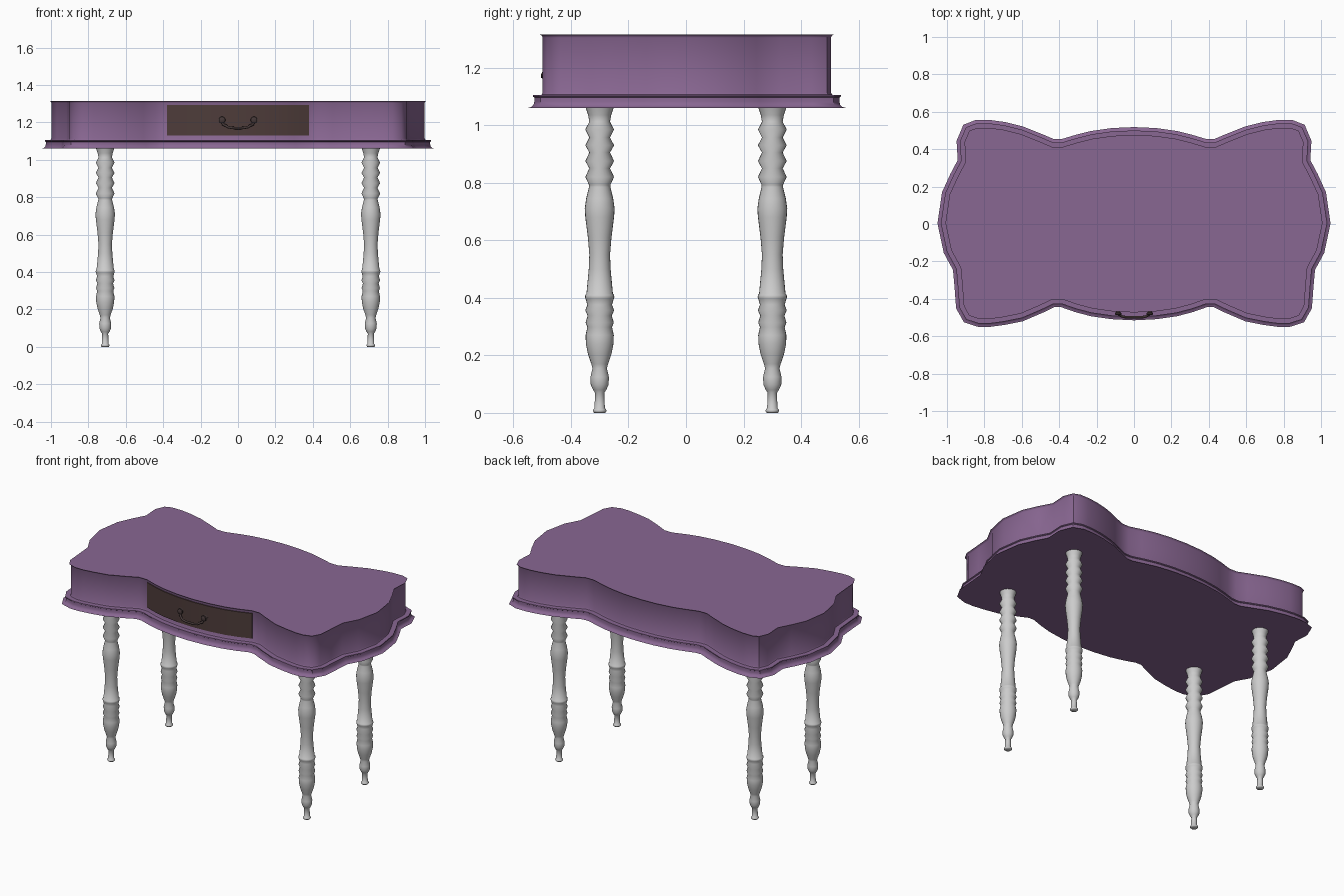
import bpy, bmesh, math
from mathutils import Vector

if "Cube" in bpy.data.objects:
    bpy.data.objects.remove(bpy.data.objects["Cube"])


def material(name, color):
    m = bpy.data.materials.new(name)
    m.diffuse_color = (*color, 1)
    m.use_nodes = True
    m.node_tree.nodes["Principled BSDF"].inputs["Base Color"].default_value = m.diffuse_color
    return m


purple = material("purple_paint", (0.25, 0.135, 0.288))
brown = material("dark_wood", (0.076, 0.045, 0.042))
metal = material("dark_metal", (0.06, 0.04, 0.04))


def finish(bm, name, mat=None, angle=35):
    bmesh.ops.recalc_face_normals(bm, faces=bm.faces)
    me = bpy.data.meshes.new(name)
    bm.to_mesh(me)
    bm.free()
    ob = bpy.data.objects.new(name, me)
    bpy.context.collection.objects.link(ob)
    if mat:
        me.materials.append(mat)
    bpy.ops.object.select_all(action='DESELECT')
    bpy.context.view_layer.objects.active = ob
    ob.select_set(True)
    bpy.ops.object.shade_smooth_by_angle(angle=math.radians(angle))
    return ob


def skin(bm, rings):
    """Join closed rings of points and cap both ends."""
    vr = [[bm.verts.new(p) for p in r] for r in rings]
    n = len(vr[0])
    for a, b in zip(vr, vr[1:]):
        for i in range(n):
            j = (i + 1) % n
            bm.faces.new((a[i], a[j], b[j], b[i]))
    bm.faces.new(vr[0])
    bm.faces.new(vr[-1])


# Scalloped outline, right half from back centre to front centre
front_curve = [(.38, -.393), (.30, -.421), (.22, -.442), (.115, -.457), (0, -.463)]
half = [(0, .466), (.115, .461), (.22, .446), (.30, .426), (.38, .402), (.44, .402),
        (.505, .43), (.61, .472), (.70, .494), (.773, .504), (.837, .504), (.873, .49),
        (.896, .436), (.89, .33), (.935, .245), (.976, .155), (.998, .005), (.968, -.136),
        (.917, -.23), (.908, -.33), (.90, -.436), (.874, -.482), (.825, -.498),
        (.773, -.498), (.70, -.488), (.61, -.47), (.505, -.425), (.44, -.393)] + front_curve
outline = [Vector(p) for p in half + [(-x, y) for x, y in half[-2:0:-1]]]


def inset(d):
    out, n = [], len(outline)
    for i, p in enumerate(outline):
        a = (p - outline[i - 1]).normalized()
        b = (outline[(i + 1) % n] - p).normalized()
        na, nb = Vector((a.y, -a.x)), Vector((b.y, -b.x))
        out.append(p - (na + nb) * d / (1 + na.dot(nb)))
    return out


# Table body and the lower moulding
def slab(name, profile):
    bm = bmesh.new()
    skin(bm, [[(p.x, p.y, z) for p in inset(d)] for d, z in profile])
    return finish(bm, name, purple, 40)


slab("table_body", [(.012, 1.103), (.004, 1.106), (0, 1.114), (0, 1.304), (.003, 1.311), (.010, 1.315)])
slab("lower_moulding", [(.052, 1.06), (.040, 1.063), (.032, 1.071), (.029, 1.082),
                        (.029, 1.096), (.034, 1.099), (.034, 1.105)])

# Bowed drawer front following the front curve
bm = bmesh.new()
xs = front_curve + [(-x, y) for x, y in front_curve[-2::-1]]
skin(bm, [[(x, y + .02, 1.13), (x, y - .006, 1.13), (x, y - .006, 1.294), (x, y + .02, 1.294)]
          for x, y in xs])
finish(bm, "drawer_front", brown)


def lathe(name, profile, sides, mat=None, angle=50):
    bm = bmesh.new()
    skin(bm, [[(r * math.cos(t), r * math.sin(t), z)
               for t in (2 * math.pi * i / sides for i in range(sides))] for r, z in profile])
    return finish(bm, name, mat, angle)


# Handle knobs
for s, side in ((-1, "left"), (1, "right")):
    knob = lathe(f"handle_knob_{side}",
                 [(.021, 0), (.021, .006), (.012, .009), (.012, .014), (.018, .018), (.017, .025), (.009, .029)],
                 16, metal)
    knob.rotation_euler.x = math.pi / 2
    knob.location = (s * .085, -.458, 1.213)

# Hanging handle bail
path = [(.085, -.474, 1.205), (.079, -.484, 1.188), (.066, -.493, 1.183), (.055, -.497, 1.175), (.03, -.498, 1.170)]
path += [(0, -.498, 1.169)] + [(-x, y, z) for x, y, z in path[::-1]]
cu = bpy.data.curves.new("handle_bail", 'CURVE')
cu.dimensions = '3D'
cu.bevel_depth = .007
cu.bevel_resolution = 2
cu.use_fill_caps = True
sp = cu.splines.new('POLY')
sp.points.add(len(path) - 1)
for pt, co in zip(sp.points, path):
    pt.co = (*co, 1)
cu.materials.append(metal)
bpy.context.collection.objects.link(bpy.data.objects.new("handle_bail", cu))

# Turned legs
leg = [(.019, 0), (.024, .006), (.022, .012), (.018, .016), (.016, .07), (.023, .08), (.031, .098),
       (.032, .125), (.025, .155), (.029, .17), (.041, .205), (.048, .24), (.049, .27), (.043, .298),
       (.049, .314), (.042, .338), (.050, .356), (.043, .376), (.049, .396), (.051, .402), (.050, .410),
       (.046, .414), (.038, .50), (.036, .55), (.041, .61), (.050, .68), (.052, .71), (.047, .745),
       (.037, .785), (.037, .792), (.050, .82), (.036, .850), (.050, .875), (.036, .905), (.050, .93),
       (.036, .957), (.050, .985), (.036, 1.012), (.040, 1.035), (.049, 1.062)]
for sx, a in ((-1, "left"), (1, "right")):
    for sy, b in ((-1, "front"), (1, "back")):
        lathe(f"{b}_{a}_leg", leg, 24, angle=60).location = (sx * .71, sy * .30, 0)
